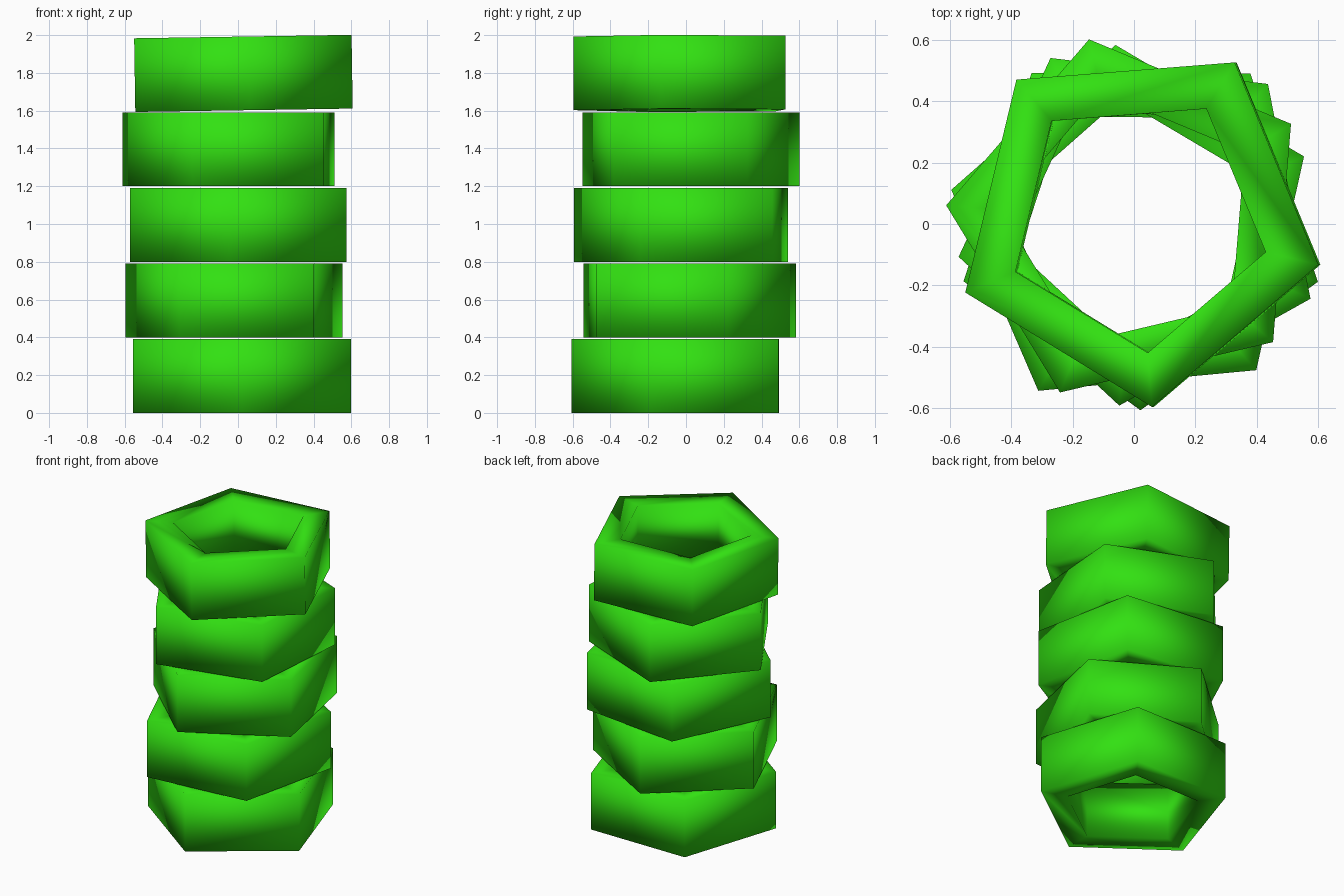
import bpy
import bmesh
from math import cos, sin, radians, tau

if "Cube" in bpy.data.objects:
    bpy.data.objects.remove(bpy.data.objects["Cube"], do_unlink=True)

SIDES, OUTER, INNER, HEIGHT = 5, 0.607, 0.43, 0.39

# One bright green for every ring
green = bpy.data.materials.new("bright_green")
green.use_nodes = True
colour = (0.032, 0.75, 0.006, 1)
green.diffuse_color = colour
green.node_tree.nodes["Principled BSDF"].inputs["Base Color"].default_value = colour


def pentagon_ring(name, location, turn, tilt=0):
    """Hollow five-sided ring: a rectangular section swept around z."""
    bm = bmesh.new()
    half = HEIGHT / 2
    section = [(OUTER, -half), (OUTER, half), (INNER, half), (INNER, -half)]
    loops = []
    for i in range(SIDES):
        a = radians(turn) + tau * i / SIDES
        loops.append([bm.verts.new((r * cos(a), r * sin(a), z)) for r, z in section])
    for i in range(SIDES):
        here, after = loops[i], loops[(i + 1) % SIDES]
        for j in range(4):
            k = (j + 1) % 4
            bm.faces.new((here[j], after[j], after[k], here[k]))
    bmesh.ops.recalc_face_normals(bm, faces=bm.faces)
    for face in bm.faces:
        face.smooth = True
    mesh = bpy.data.meshes.new(name)
    bm.to_mesh(mesh)
    bm.free()
    mesh.materials.append(green)
    ring = bpy.data.objects.new(name, mesh)
    ring.location = location
    ring.rotation_euler.y = radians(tilt)
    bpy.context.collection.objects.link(ring)


# Stack of loosely turned rings, the top one slightly tipped
pentagon_ring("bottom_ring", (0.022, 0.0, 0.195), 53.9)
pentagon_ring("second_ring", (-0.003, -0.021, 0.595), 23.4)
pentagon_ring("middle_ring", (0.024, 0.011, 0.995), 47.2)
pentagon_ring("fourth_ring", (-0.007, 0.011, 1.395), 31.3)
pentagon_ring("top_ring", (0.014, 0.009, 1.797), 58.5, tilt=-0.9)
